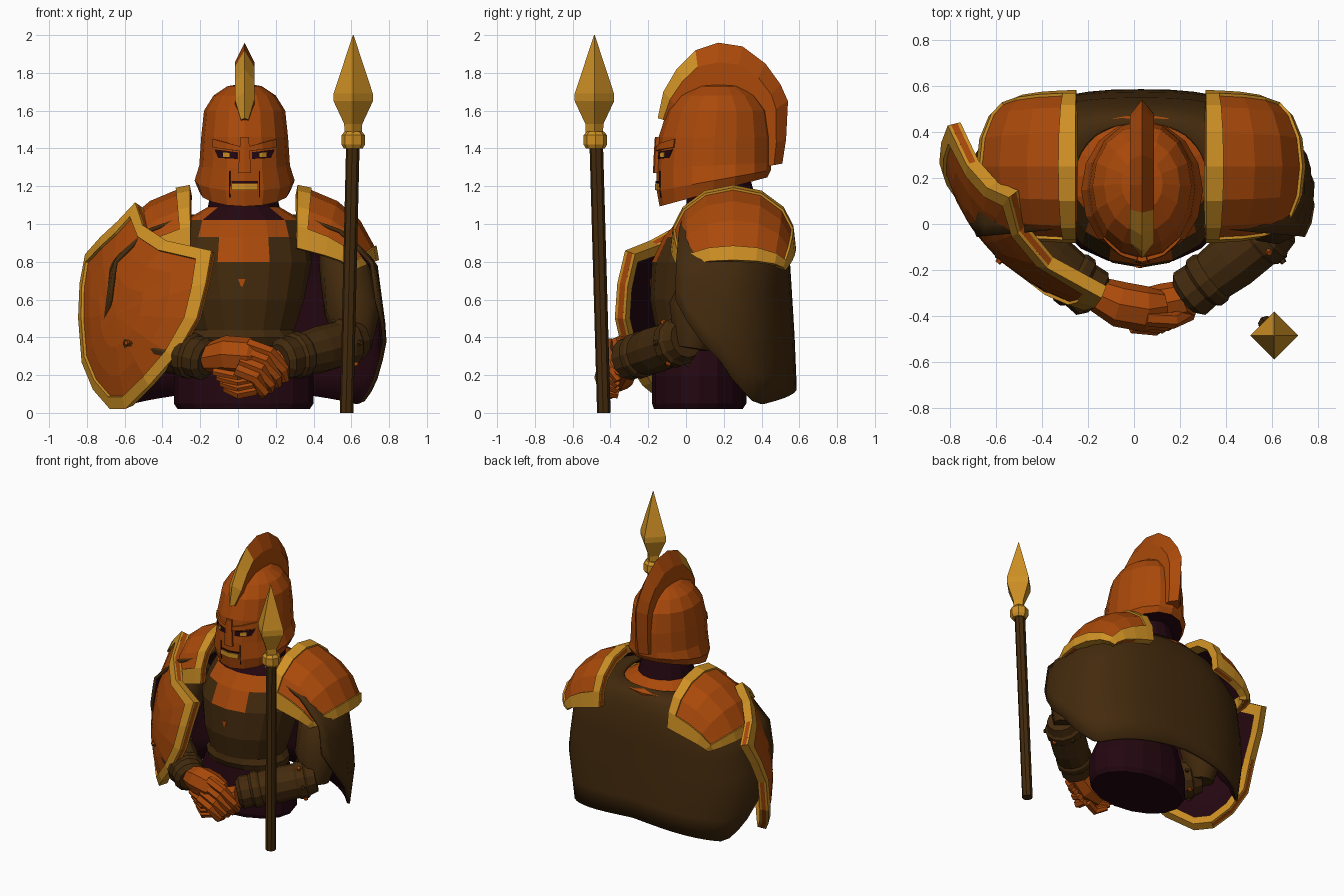
import bpy, bmesh, math
from mathutils import Vector
from mathutils.bvhtree import BVHTree

if "Cube" in bpy.data.objects:
    bpy.data.objects.remove(bpy.data.objects["Cube"])


def material(name, rgb):
    m = bpy.data.materials.new(name)
    m.use_nodes = True
    m.diffuse_color = (*rgb, 1)
    m.node_tree.nodes["Principled BSDF"].inputs["Base Color"].default_value = (*rgb, 1)
    return m


ORANGE = material("burnt orange", (0.4, 0.066, 0.003))
GOLD = material("gold", (0.62, 0.28, 0.018))
BROWN = material("dark brown", (0.056, 0.023, 0.004))
MAROON = material("dark maroon", (0.017, 0.002, 0.005))
CX = 0.03  # body centre line


def loft(name, rings, mats, rule=None, closed=True, keep=None, inside=None,
         solid=0, offset=0, lining=0, cap=0, smooth=False):
    """Skin a list of point rings; open sheets are turned away from 'inside'."""
    bm = bmesh.new()
    vs = [[bm.verts.new(p) for p in r] for r in rings]
    n = len(rings[0])
    for i in range(len(rings) - 1):
        for j in range(n if closed else n - 1):
            if keep and not keep(i, j):
                continue
            k = (j + 1) % n
            f = bm.faces.new((vs[i][j], vs[i][k], vs[i + 1][k], vs[i + 1][j]))
            if rule:
                f.material_index = rule(i, j, f.calc_center_median())
    if closed and inside is None:
        for r in (vs[0], vs[-1]):
            bm.faces.new(r).material_index = cap
    bmesh.ops.remove_doubles(bm, verts=bm.verts, dist=1e-5)
    bmesh.ops.delete(bm, geom=[v for v in bm.verts if not v.link_faces], context="VERTS")
    bmesh.ops.recalc_face_normals(bm, faces=bm.faces)
    if inside is not None:
        bm.normal_update()
        if sum(f.normal.dot(f.calc_center_median() - Vector(inside)) for f in bm.faces) < 0:
            bmesh.ops.reverse_faces(bm, faces=bm.faces)
    me = bpy.data.meshes.new(name)
    bm.to_mesh(me)
    bm.free()
    for m in mats:
        me.materials.append(m)
    ob = bpy.data.objects.new(name, me)
    bpy.context.collection.objects.link(ob)
    if smooth:
        bpy.ops.object.select_all(action="DESELECT")
        ob.select_set(True)
        bpy.context.view_layer.objects.active = ob
        bpy.ops.object.shade_smooth_by_angle(angle=math.radians(35))
    if solid:
        s = ob.modifiers.new("thickness", "SOLIDIFY")
        s.thickness, s.offset, s.material_offset = solid, offset, lining
    return ob


def tube(name, path, radii, mat, sides=8, smooth=False):
    path = [Vector(p) for p in path]
    rings = []
    for i, (p, r) in enumerate(zip(path, radii)):
        d = path[min(i + 1, len(path) - 1)] - path[max(i - 1, 0)]
        q = d.to_track_quat("Z", "Y")
        rings.append([p + q @ Vector((r * math.cos(a), r * math.sin(a), 0))
                      for a in (math.tau * k / sides for k in range(sides))])
    return loft(name, rings, [mat], smooth=smooth)


def ellipse(cx, z, rx, y0, y1, tilt=0, n=16):
    cy, ry = (y0 + y1) / 2, (y1 - y0) / 2
    return [Vector((cx + rx * math.cos(a), cy + ry * math.sin(a), z + tilt * ry * math.sin(a)))
            for a in (math.tau * k / n for k in range(n))]


def interp(table, t):
    for (a, *p), (b, *q) in zip(table, table[1:]):
        if t <= b:
            k = max(0, (t - a) / (b - a))
            return [u + (v - u) * k for u, v in zip(p, q)]
    return table[-1][1:]


def decal(name, target, quad, mat, lift=0.006):
    """Thin plate projected from the front onto a part; quad is in x, z."""
    me = target.data
    tree = BVHTree.FromPolygons([v.co for v in me.vertices], [p.vertices[:] for p in me.polygons])
    a, b, c, d = (Vector(p) for p in quad)
    rows = []
    for t in (0, 0.5, 1):
        row = []
        for k in range(7):
            p = a.lerp(b, k / 6).lerp(d.lerp(c, k / 6), t)
            hit = tree.ray_cast(Vector((p.x, -2, p.y)), Vector((0, 1, 0)))[0]
            row.append(hit - Vector((0, lift, 0)))
        rows.append(row)
    loft(name, rows, [mat], closed=False, inside=(CX, 0.2, a.y), solid=lift + 0.003, offset=-1)


# Torso: waist, belt, breastplate, collar plate and neck
body = [(0.02, 0.35, -0.17, 0.3), (0.05, 0.37, -0.18, 0.32), (0.2, 0.37, -0.18, 0.32),
        (0.36, 0.3, -0.15, 0.3), (0.4, 0.3, -0.17, 0.32), (0.44, 0.27, -0.16, 0.32),
        (0.6, 0.32, -0.19, 0.36), (0.8, 0.36, -0.18, 0.42), (0.93, 0.34, -0.12, 0.47),
        (1.02, 0.31, -0.04, 0.48), (1.09, 0.19, 0, 0.38), (1.32, 0.14, 0.02, 0.32)]


def torso_rule(i, j, c):
    dx = abs(c.x - CX)
    if i < 3 or i > 9 or (i == 9 and c.y < 0.08):
        return 0
    return 2 if i == 9 or (i == 8 and dx < 0.24) or (i == 7 and dx < 0.15) else 1


torso = loft("torso", [ellipse(CX, *b) for b in body], [MAROON, BROWN, ORANGE], torso_rule)
decal("chest_mark", torso, [(0.015, 0.67), (0.025, 0.67), (0.04, 0.71), (0.0, 0.71)], ORANGE)

# Cape wrapped round the back, with a hem that dips at the sides
hem = [(-15, 0.6), (0, 0.36), (15, 0.15), (30, 0.04), (90, 0.13)]
flare = [(0.04, 0.92, 1), (0.4, 1, 0.97), (0.8, 0.93, 0.92), (0.97, 0.7, 0.83), (1.05, 0.4, 0.7)]


def cape_point(deg, t):
    low = interp(hem, min(deg, 180 - deg))[0]
    z = 1.05 + (low - 1.05) * t
    sx, sy = interp(flare, z)
    c, s = math.cos(math.radians(deg)), math.sin(math.radians(deg))
    sup = lambda v: math.copysign(abs(v) ** 0.8, v)
    return Vector((CX + 0.76 * sx * sup(c), 0.1 + 0.49 * sy * sup(s), z))


loft("cape", [[cape_point(d, t) for d in range(-15, 196, 7)]
              for t in (0, 0.08, 0.17, 0.27, 0.4, 0.55, 0.7, 0.85, 1)],
     [BROWN, MAROON], closed=False, inside=(CX, 0.1, 0.5), solid=0.02, offset=-1, lining=1, smooth=True)

# Shoulder guards, arms and bracers on both sides
us = (0, 0.12, 0.35, 0.6, 0.86, 1)
vs = (0, 0.09, 0.2, 0.35, 0.5, 0.65, 0.8, 0.91, 1)


def shoulder_point(side, u, v):
    a, b = u * math.pi * 0.485, v * math.pi
    sb = max(0, math.sin(b))
    return Vector((CX + side * (0.28 + 0.41 * math.sin(a) * (0.7 + 0.3 * sb)),
                   0.25 - 0.305 * math.cos(b) * (1 - 0.17 * u * u),
                   0.76 + 0.11 * (1 - u) + 0.31 * math.cos(a) * sb ** 0.8 + 0.03 * u * sb))


for side, tag in ((1, "left"), (-1, "right")):
    grid = [[shoulder_point(side, u, v) for v in vs] for u in us]
    core = (CX + side * 0.3, 0.25, 0.7)
    loft(tag + "_shoulder_guard", grid, [ORANGE, MAROON], closed=False, inside=core, solid=0.03, lining=1)
    loft(tag + "_shoulder_trim", grid, [GOLD], closed=False, inside=core, solid=0.055,
         keep=lambda i, j: i in (0, len(us) - 2) or j in (0, len(vs) - 2))
    at = lambda x, y, z: Vector((CX + side * x, y, z))
    tube(tag + "_upper_arm", [at(0.48, 0.2, 0.88), at(0.54, 0.14, 0.74), at(0.58, 0.06, 0.54), at(0.59, 0.03, 0.34)],
         (0.09, 0.14, 0.155, 0.09), BROWN, 10, True)
    elbow, wrist = at(0.61, 0.0, 0.39), at(0.19, -0.32, 0.28)
    steps = (0, 0.1, 0.13, 0.22, 0.25, 0.5, 0.7, 0.73, 0.8, 0.83, 0.95, 1)
    radii = (0.1, 0.115, 0.13, 0.13, 0.12, 0.125, 0.115, 0.125, 0.125, 0.11, 0.115, 0.085)
    tube(tag + "_bracer", [elbow.lerp(wrist, t) for t in steps], radii, BROWN, 12)
    turn = (wrist - elbow).to_track_quat("Z", "Y")
    for k in range(6):
        a = math.tau * k / 6
        out = turn @ Vector((math.cos(a), math.sin(a), 0))
        p = elbow.lerp(wrist, 0.175)
        tube(f"{tag}_stud_{k + 1}", [p + out * 0.11, p + out * 0.143], (0.02, 0.012),
             ORANGE if k % 2 else BROWN, 6)

# Clasped hands
tube("right_hand", [(-0.17, -0.3, 0.29), (-0.06, -0.35, 0.31), (0.05, -0.37, 0.3), (0.13, -0.36, 0.28)],
     (0.075, 0.1, 0.1, 0.07), ORANGE, 8)
tube("left_hand", [(0.24, -0.32, 0.26), (0.12, -0.35, 0.21), (0.0, -0.35, 0.17)], (0.08, 0.09, 0.06), ORANGE, 8)
for k in range(4):
    tube(f"right_finger_{k + 1}", [(0.05 - 0.02 * k, -0.41 - 0.01 * k, 0.365 - 0.045 * k),
                                   (0.17 - 0.025 * k, -0.42 - 0.01 * k, 0.32 - 0.045 * k),
                                   (0.24 - 0.035 * k, -0.39 - 0.01 * k, 0.23 - 0.04 * k),
                                   (0.25 - 0.04 * k, -0.36, 0.17 - 0.025 * k)],
         (0.035, 0.036, 0.033, 0.022), ORANGE, 6)
    tube(f"left_finger_{k + 1}", [(0.09, -0.38, 0.12 + 0.03 * k), (0.0, -0.41, 0.1 + 0.03 * k),
                                  (-0.07 - 0.02 * k, -0.37, 0.13 + 0.03 * k)], (0.03, 0.03, 0.02), ORANGE, 6)

# Helmet shell
HX = 0.035
shell = [(1.17, 0.24, -0.14, 0.43, 0.27), (1.23, 0.265, -0.155, 0.45, 0.18), (1.31, 0.24, -0.155, 0.45, 0.05),
         (1.46, 0.23, -0.145, 0.45, 0), (1.6, 0.215, -0.1, 0.43, 0), (1.68, 0.165, -0.035, 0.37, 0),
         (1.73, 0.09, 0.06, 0.29, 0), (1.745, 0, 0.17, 0.17, 0)]
helmet = loft("helmet", [ellipse(HX, *s) for s in shell], [ORANGE, MAROON], cap=1)


def face_quad(s, pts):
    return [(HX + s * x, z) for x, z in pts]


# Face details
for s, tag in ((1, "left"), (-1, "right")):
    decal(tag + "_eye_slot", helmet, face_quad(s, [(0.04, 1.345), (0.14, 1.35), (0.16, 1.395), (0.04, 1.38)]), MAROON)
    decal(tag + "_eye", helmet, face_quad(s, [(0.08, 1.355), (0.115, 1.355), (0.115, 1.38), (0.08, 1.376)]), GOLD, 0.009)
    decal(tag + "_brow", helmet, face_quad(s, [(0.02, 1.385), (0.17, 1.405), (0.17, 1.45), (0.02, 1.41)]), ORANGE, 0.016)
    decal(tag + "_cheek_gap", helmet, face_quad(s, [(0.077, 1.14), (0.082, 1.14), (0.082, 1.28), (0.077, 1.28)]), MAROON)
decal("nose_guard", helmet, face_quad(1, [(-0.035, 1.27), (0.035, 1.27), (0.022, 1.46), (-0.022, 1.46)]), ORANGE, 0.02)
decal("mouth_gap", helmet, face_quad(1, [(-0.07, 1.218), (0.07, 1.218), (0.07, 1.228), (-0.07, 1.228)]), MAROON)
decal("mouth_trim", helmet, face_quad(1, [(-0.07, 1.18), (0.07, 1.18), (0.07, 1.215), (-0.07, 1.215)]), GOLD, 0.009)

# Helmet crest: ridge and root points in y, z
crest = [((-0.15, 1.56), (-0.08, 1.54)), ((-0.12, 1.7), (-0.03, 1.6)), ((-0.05, 1.82), (0.03, 1.66)),
         ((0.05, 1.92), (0.08, 1.7)), ((0.17, 1.96), (0.17, 1.7)), ((0.3, 1.94), (0.25, 1.7)),
         ((0.42, 1.85), (0.33, 1.66)), ((0.5, 1.74), (0.38, 1.6)), ((0.54, 1.65), (0.38, 1.55)),
         ((0.53, 1.45), (0.4, 1.4)), ((0.51, 1.32), (0.4, 1.3))]
rings = []
for i, (top, root) in enumerate(crest):
    w = 0.02 if i == 0 else 0.052
    mid = Vector(root).lerp(Vector(top), 0.6)
    rings.append([Vector((HX + x, *p)) for x, p in ((-w, root), (-w, mid), (0, top), (w, mid), (w, root))])
loft("crest", rings, [ORANGE, GOLD], lambda i, j, c: 1 if i < 3 and j in (1, 2) else 0)

# Shield: outline in width, height, bowed outward
outline = [(-0.08, 1.1), (0.06, 0.98), (0.25, 0.9), (0.5, 0.85), (0.51, 0.68), (0.49, 0.5), (0.38, 0.3),
           (0.22, 0.15), (0.03, 0.03), (-0.1, 0.03), (-0.23, 0.13), (-0.33, 0.27), (-0.38, 0.5),
           (-0.44, 0.68), (-0.48, 0.83), (-0.3, 0.92), (-0.17, 1.0)]


def shield_point(p, k):
    s, z = p[0] * k, 0.52 + (p[1] - 0.52) * k
    bow = 0.24 - 0.45 * (z - 0.4) ** 2 - 0.62 * s * s
    return Vector((-0.46 + 0.65 * s - 0.76 * bow, 0.08 - 0.76 * s - 0.65 * bow, z))


plate = [[shield_point(p, k) for p in outline] for k in (1, 0.87, 0.65, 0.35, 0)]
loft("shield", plate, [ORANGE, MAROON], inside=(0, 0.6, 0.5), solid=0.03, lining=1)
loft("shield_trim", plate[:2], [GOLD], inside=(0, 0.6, 0.5), solid=0.06)

# Spear
tube("spear_shaft", [(0.575, -0.435, 0), (0.608, -0.475, 1.42)], (0.036, 0.036), BROWN, 8)
tube("spear_collar", [(0.61, -0.48, z) for z in (1.4, 1.42, 1.47, 1.49)], (0.05, 0.062, 0.062, 0.045), GOLD, 8)
tube("spear_head", [(0.61, -0.485, z) for z in (1.47, 1.53, 1.65, 1.69, 2)],
     (0.045, 0.048, 0.104, 0.104, 0.002), GOLD, 4)
